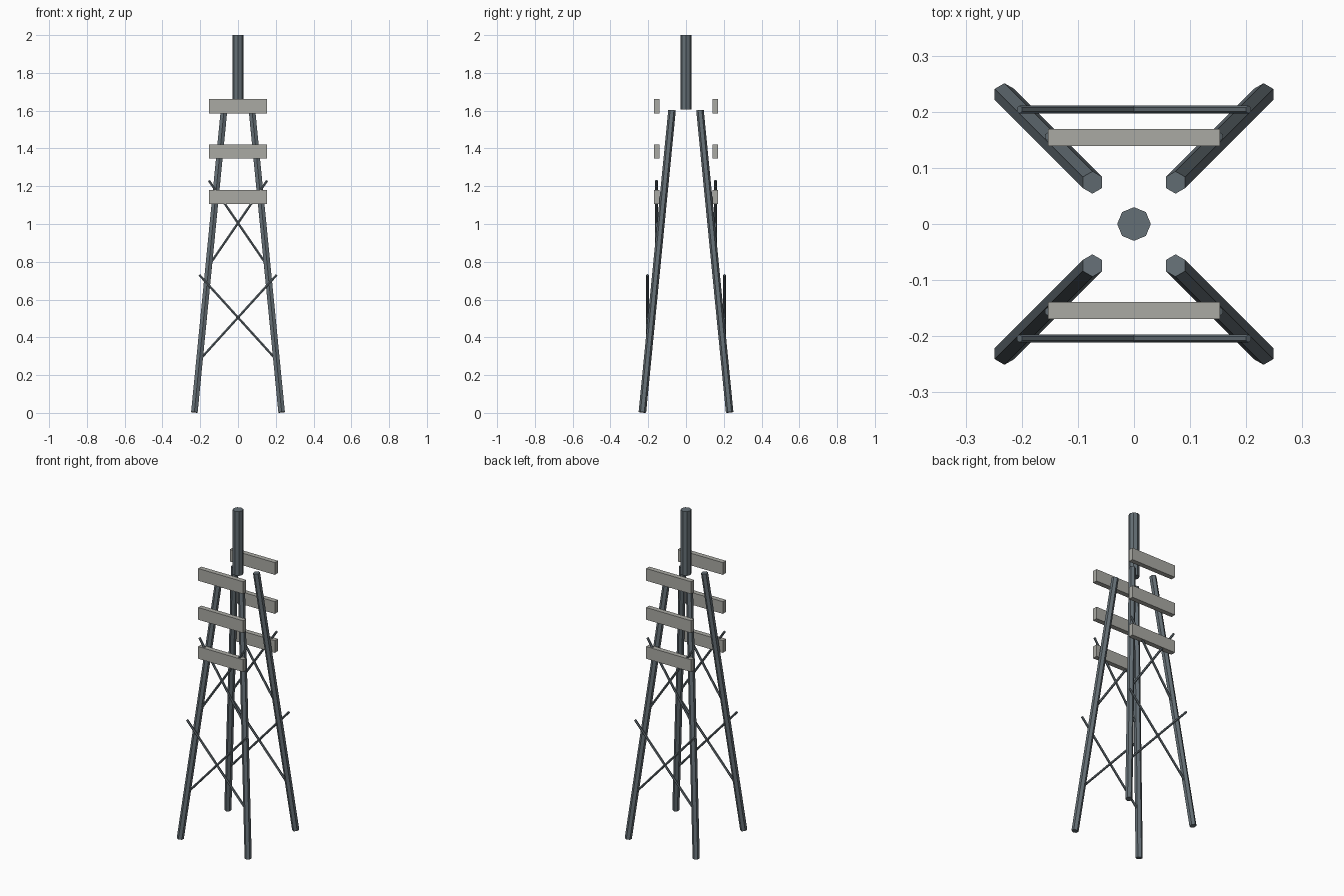
import bpy, bmesh
from mathutils import Vector, Matrix

if "Cube" in bpy.data.objects:
    bpy.data.objects.remove(bpy.data.objects["Cube"])


def material(name, rgb):
    m = bpy.data.materials.new(name)
    m.diffuse_color = (*rgb, 1)
    m.use_nodes = True
    m.node_tree.nodes["Principled BSDF"].inputs["Base Color"].default_value = m.diffuse_color
    return m


STEEL = material("dark_steel", (0.13, 0.16, 0.18))
PANEL = material("panel_grey", (0.40, 0.40, 0.37))


def finish(bm, name, mat):
    me = bpy.data.meshes.new(name)
    bm.to_mesh(me)
    bm.free()
    me.materials.append(mat)
    ob = bpy.data.objects.new(name, me)
    bpy.context.collection.objects.link(ob)
    return ob


def rod(name, a, b, radius, sides):
    """Flat-shaded prism running from point a to point b."""
    a, b = Vector(a), Vector(b)
    axis = b - a
    rot = Vector((0, 0, 1)).rotation_difference(axis).to_matrix().to_4x4()
    bm = bmesh.new()
    bmesh.ops.create_cone(bm, cap_ends=True, segments=sides, radius1=radius,
                          radius2=radius, depth=axis.length,
                          matrix=Matrix.Translation((a + b) / 2) @ rot)
    return finish(bm, name, STEEL)


def box(name, centre, size):
    bm = bmesh.new()
    bmesh.ops.create_cube(bm, size=1, matrix=Matrix.Translation(centre)
                          @ Matrix.Diagonal((*size, 1)))
    return finish(bm, name, PANEL)


# Four leaning legs
for sx, side in ((-1, "left"), (1, "right")):
    for sy, face in ((-1, "front"), (1, "back")):
        rod(f"{face}_{side}_leg", (sx * 0.231, sy * 0.231, 0.003),
            (sx * 0.074, sy * 0.074, 1.602), 0.02, 6)

for sy, face in ((-1, "front"), (1, "back")):
    # Crossed braces: half width, depth, middle height, half height
    for level, w, y, z, h in (("lower", 0.204, 0.204, 0.505, 0.225),
                              ("upper", 0.154, 0.156, 1.005, 0.225)):
        for s, way in ((-1, "a"), (1, "b")):
            rod(f"{face}_{level}_brace_{way}", (-s * w, sy * y, z - h),
                (s * w, sy * y, z + h), 0.007, 6)
    # Flat panels
    for i in range(3):
        box(f"{face}_panel_{i + 1}", (0, sy * 0.154, 1.143 + 0.24 * i),
            (0.306, 0.03, 0.075))

# Mast at the top
rod("mast", (0, 0, 1.605), (0, 0, 2.0), 0.03, 8)
